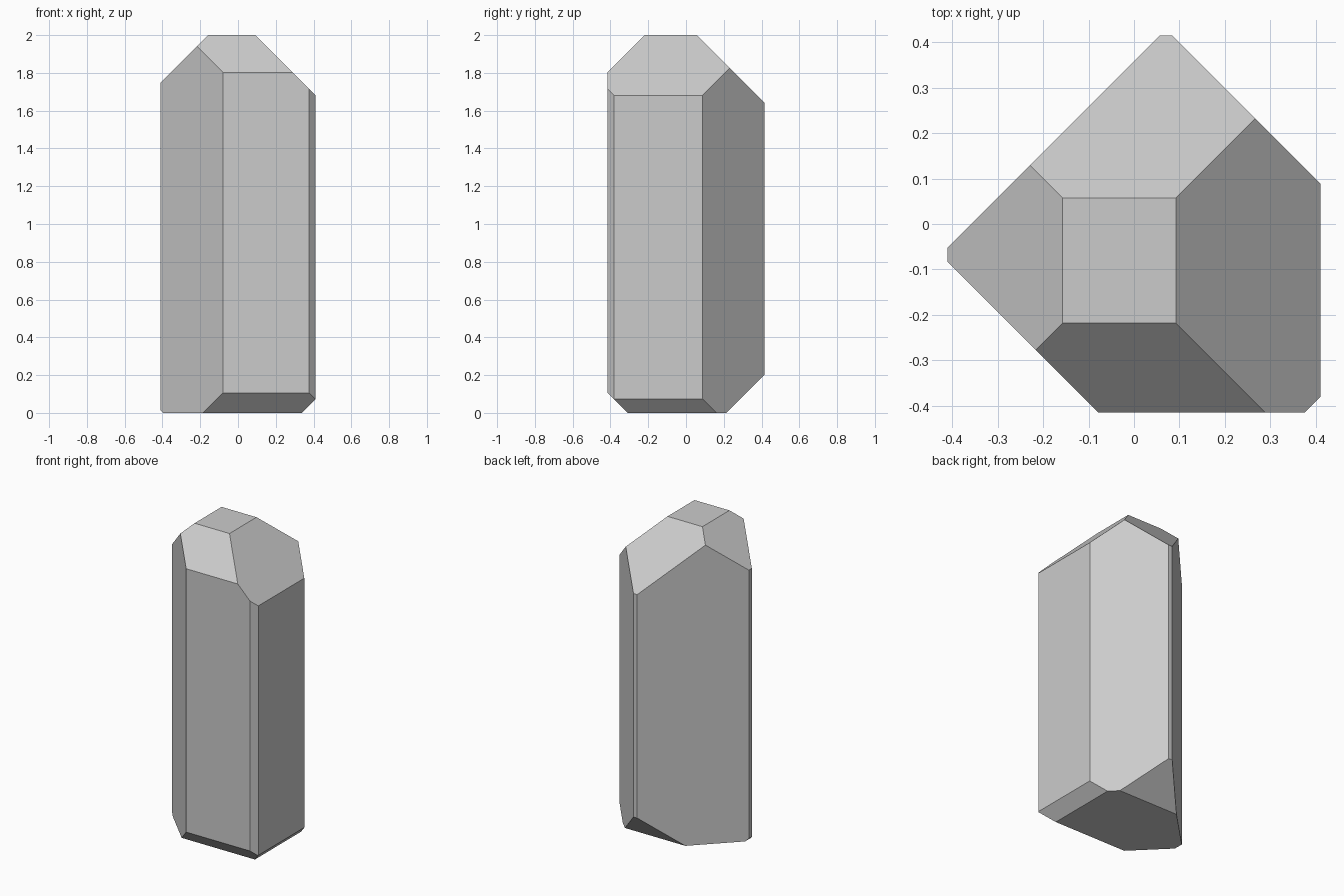
import bpy, bmesh
from mathutils import Matrix, Vector

if "Cube" in bpy.data.objects:
    bpy.data.objects.remove(bpy.data.objects["Cube"])

# Block that bounds the crystal: width, depth, height
W, D, H = 0.822, 0.83, 2.0

# Cuts: (plane normal, distance); material with normal . p > distance is removed
PRISM = [((-1, 1, 0), 0.358), ((1, 1, 0), 0.499),
         ((1, -1, 0), 0.791), ((-1, -1, 0), 0.494)]
TOP = [((1, 0, 1), 2.092), ((-1, 0, 1), 2.157),
       ((0, -1, 1), 2.218), ((0, 1, 1), 2.057)]
BASE = [((1, 0, -1), 0.337), ((-1, 0, -1), 0.395),
        ((0, -1, -1), 0.309), ((0, 1, -1), 0.213)]


def cut(bm, normal, dist):
    """Slice off everything beyond the plane and cap the opening."""
    n = Vector(normal)
    res = bmesh.ops.bisect_plane(
        bm, geom=bm.verts[:] + bm.edges[:] + bm.faces[:], dist=1e-5,
        plane_co=n * dist / n.length_squared, plane_no=n, clear_outer=True)
    edges = [e for e in res["geom_cut"]
             if isinstance(e, bmesh.types.BMEdge) and e.is_boundary]
    if edges:
        bmesh.ops.edgeloop_fill(bm, edges=edges)


# Crystal: a block sliced into a faceted prism with a bevelled tip and base
bm = bmesh.new()
bmesh.ops.create_cube(bm, size=1, matrix=Matrix.Translation((0, 0, H / 2))
                      @ Matrix.Diagonal((W, D, H, 1)))
for normal, dist in PRISM + TOP + BASE:
    cut(bm, normal, dist)
bmesh.ops.recalc_face_normals(bm, faces=bm.faces[:])

mesh = bpy.data.meshes.new("crystal")
bm.to_mesh(mesh)
bm.free()
bpy.context.collection.objects.link(bpy.data.objects.new("crystal", mesh))
